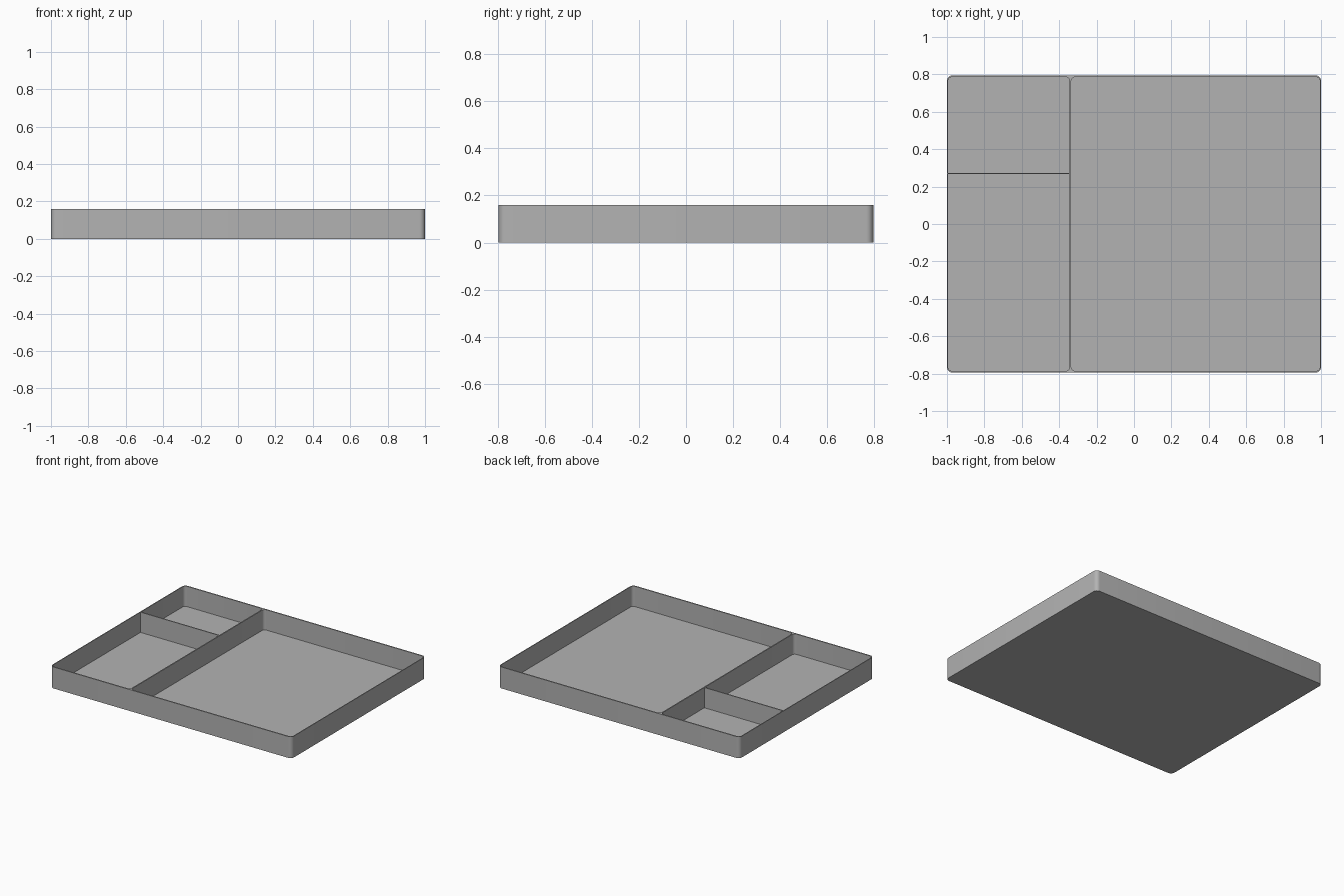
import bpy, bmesh, math

cube = bpy.data.objects.get("Cube")
if cube:
    bpy.data.objects.remove(cube, do_unlink=True)

HALF_X, HALF_Y, HEIGHT = 1.0, 0.795, 0.16
WALL_X, WALL_Y, FLOOR = 0.006, 0.009, 0.008
DIVIDER_X, DIVIDER_Y, DIVIDER = -0.34, 0.27, 0.008

grey = bpy.data.materials.new("plain grey")
grey.use_nodes = True
grey.diffuse_color = (0.45, 0.45, 0.45, 1)
grey.node_tree.nodes["Principled BSDF"].inputs["Base Color"].default_value = grey.diffuse_color


def rounded_block(name, x0, x1, y0, y1, z0, z1, radius, steps=6):
    """Upright block whose four vertical edges are rounded."""
    corners = [(x1, y1, -1, -1), (x0, y1, 1, -1), (x0, y0, 1, 1), (x1, y0, -1, 1)]
    bm = bmesh.new()
    ring = []
    for i, (x, y, sx, sy) in enumerate(corners):
        for k in range(steps + 1 if radius else 1):
            a = math.pi / 2 * (i + k / steps)
            ring.append(bm.verts.new((x + radius * (sx + math.cos(a)),
                                      y + radius * (sy + math.sin(a)), z0)))
    base = bm.faces.new(ring)
    top = bmesh.ops.extrude_face_region(bm, geom=[base])["geom"]
    bmesh.ops.translate(bm, vec=(0, 0, z1 - z0),
                        verts=[v for v in top if isinstance(v, bmesh.types.BMVert)])
    bmesh.ops.recalc_face_normals(bm, faces=bm.faces)
    mesh = bpy.data.meshes.new(name)
    bm.to_mesh(mesh)
    bm.free()
    mesh.materials.append(grey)
    obj = bpy.data.objects.new(name, mesh)
    bpy.context.collection.objects.link(obj)
    return obj


# Outer tray body
tray = rounded_block("tray", -HALF_X, HALF_X, -HALF_Y, HALF_Y, 0, HEIGHT, 0.03)

# Two rounded pockets, leaving the long divider between them
inner_x, inner_y, half = HALF_X - WALL_X, HALF_Y - WALL_Y, DIVIDER / 2
pockets = {"small_pocket_cutter": (-inner_x, DIVIDER_X - half),
           "large_pocket_cutter": (DIVIDER_X + half, inner_x)}
for name, (x0, x1) in pockets.items():
    cutter = rounded_block(name, x0, x1, -inner_y, inner_y, FLOOR, HEIGHT + 0.1, 0.022)
    cut = tray.modifiers.new(name, 'BOOLEAN')
    cut.operation, cut.solver, cut.object = 'DIFFERENCE', 'EXACT', cutter
    bpy.context.view_layer.objects.active = tray
    bpy.ops.object.modifier_apply(modifier=name)
    bpy.data.objects.remove(cutter, do_unlink=True)

# Short divider across the small pocket
rounded_block("short_divider", -inner_x - 0.002, DIVIDER_X, DIVIDER_Y - half,
              DIVIDER_Y + half, FLOOR / 2, HEIGHT - 0.0005, 0)

# Smooth rounded corners, crisp rims
bpy.ops.object.select_all(action='DESELECT')
tray.select_set(True)
bpy.context.view_layer.objects.active = tray
bpy.ops.object.shade_smooth_by_angle(angle=math.radians(30))
